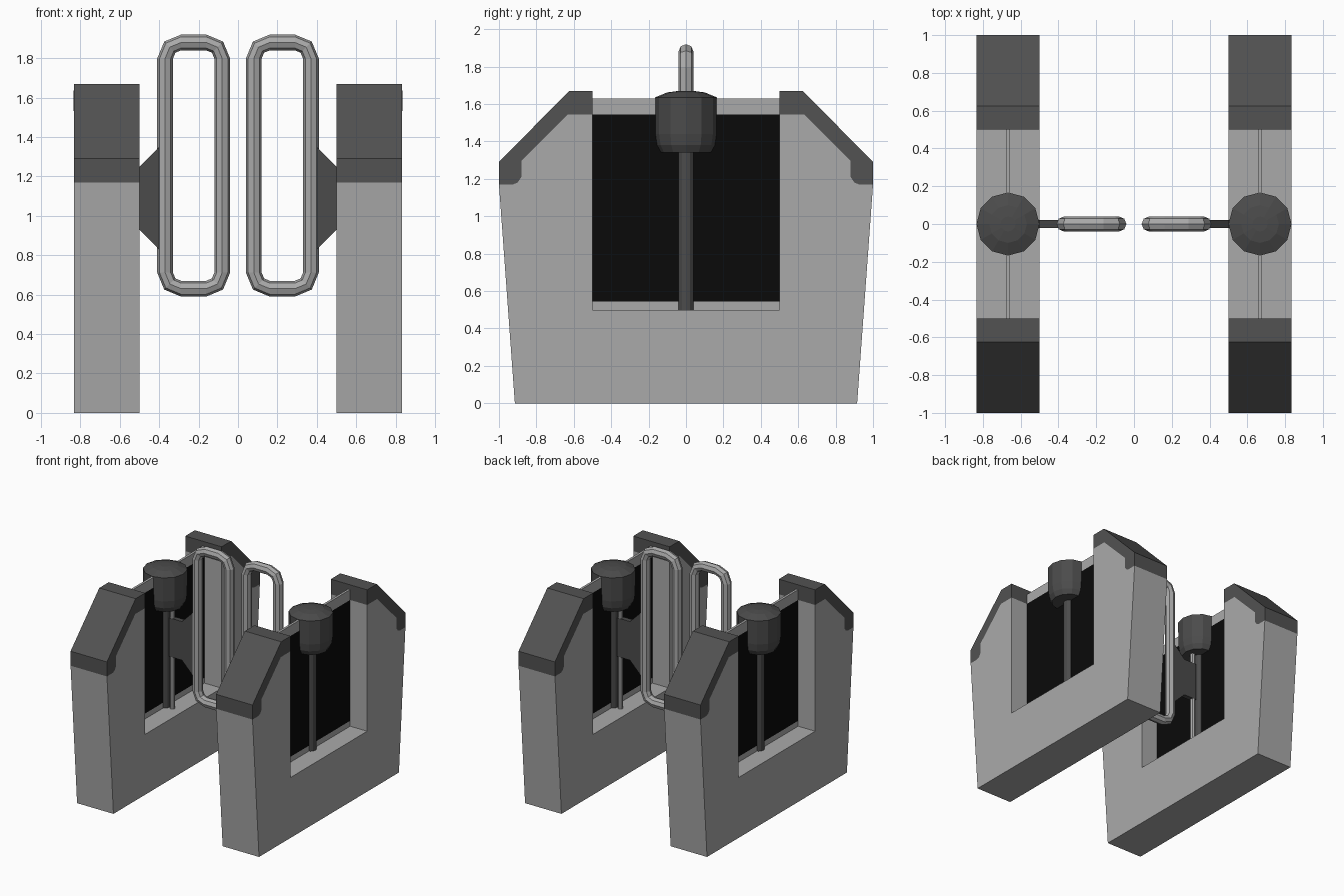
import bpy, bmesh, math

if "Cube" in bpy.data.objects:
    bpy.data.objects.remove(bpy.data.objects["Cube"])


def material(name, v):
    m = bpy.data.materials.new(name)
    m.diffuse_color = (v, v, v, 1)
    m.use_nodes = True
    m.node_tree.nodes["Principled BSDF"].inputs["Base Color"].default_value = m.diffuse_color
    return m


LIGHT = material("light grey", 0.40)
DARK = material("dark grey", 0.085)
CHARCOAL = material("charcoal", 0.07)
BLACK = material("black", 0.003)


def finish(bm, name, mat):
    """Turn a bmesh into an object mirrored to the other side of x = 0."""
    bmesh.ops.recalc_face_normals(bm, faces=bm.faces)
    me = bpy.data.meshes.new(name)
    bm.to_mesh(me)
    bm.free()
    me.materials.append(mat)
    ob = bpy.data.objects.new(name, me)
    bpy.context.collection.objects.link(ob)
    ob.modifiers.new("mirror", 'MIRROR').use_mirror_merge = False
    return ob


def prism(name, pts, place, a, b, mat):
    """Extrude a 2D profile between depths a and b."""
    bm = bmesh.new()
    lo = [bm.verts.new(place(p, q, a)) for p, q in pts]
    hi = [bm.verts.new(place(p, q, b)) for p, q in pts]
    bm.faces.new(lo)
    bm.faces.new(hi)
    for i in range(len(pts)):
        j = (i + 1) % len(pts)
        bm.faces.new((lo[i], lo[j], hi[j], hi[i]))
    return finish(bm, name, mat)


def lathe(name, prof, cx, sides, mat):
    """Revolve (radius, z) points about a vertical axis at x = cx."""
    bm = bmesh.new()
    rings = [[bm.verts.new((cx + r * math.cos(2 * math.pi * k / sides),
                            r * math.sin(2 * math.pi * k / sides), z))
              for k in range(sides)] for r, z in prof]
    for a, b in zip(rings, rings[1:]):
        for k in range(sides):
            n = (k + 1) % sides
            bm.faces.new((a[k], a[n], b[n], b[k]))
    bm.faces.new(rings[0])
    bm.faces.new(rings[-1])
    return finish(bm, name, mat)


def side(p, q, d):
    return (d, p, q)


def front(p, q, d):
    return (p, d, q)


X0, X1, XC = 0.50, 0.833, 0.667

# U-shaped pedestal body, below the cap line
seam = [(1.0, 1.17), (0.925, 1.17), (0.90, 1.18), (0.88, 1.21),
        (0.88, 1.295), (0.63, 1.545), (0.50, 1.545)]
half = [(0.915, 0)] + seam + [(0.50, 0.50)]
prism("pedestal_body", half + [(-y, z) for y, z in reversed(half)], side, X0, X1, LIGHT)

# Sloped dark caps, front and back
cap = seam + [(0.50, 1.67), (0.625, 1.67), (1.0, 1.29)]
for label, s in (("front", -1), ("back", 1)):
    prism(label + "_cap", [(s * y, z) for y, z in cap], side, X0, X1, DARK)

# Thin panel across the opening, with light strips above and below
for name, z0, z1, mat in (("lower_panel_strip", 0.50, 0.545, LIGHT),
                          ("dark_panel", 0.545, 1.545, BLACK),
                          ("upper_panel_strip", 1.545, 1.63, LIGHT)):
    prism(name, [(-0.5, z0), (0.5, z0), (0.5, z1), (-0.5, z1)], side,
          XC - 0.01, XC + 0.01, mat)

# Post and motor head
lathe("post", [(0.042, 0.50), (0.042, 1.36)], XC, 12, CHARCOAL)
lathe("motor_head", [(0.135, 1.34), (0.157, 1.38), (0.166, 1.44), (0.167, 1.635),
                     (0.10, 1.662), (0.04, 1.67)], XC, 12, CHARCOAL)

# Hinge rod and bracket holding the wing
lathe("hinge_rod", [(0.02, 0.50), (0.02, 1.40)], 0.60, 8, LIGHT)
prism("hinge_bracket", [(0.62, 0.93), (0.50, 0.93), (0.40, 0.83),
                        (0.40, 1.35), (0.50, 1.25), (0.62, 1.25)],
      front, -0.02, 0.02, CHARCOAL)

# Rounded wing frame: tube swept round a rectangle
bm = bmesh.new()
TUBE, BEND, SIDES = 0.04, 0.082, 8
rings = []
corners = [(0.288, 1.798), (0.162, 1.798), (0.162, 0.712), (0.288, 0.712)]
for c, (cx, cz) in enumerate(corners):
    for step in range(3):
        a = math.radians(90 * c + 45 * step)
        ring = []
        for k in range(SIDES):
            t = 2 * math.pi * k / SIDES
            r = BEND + TUBE * math.cos(t)
            ring.append(bm.verts.new((cx + r * math.cos(a), TUBE * math.sin(t),
                                      cz + r * math.sin(a))))
        rings.append(ring)
for i, a in enumerate(rings):
    b = rings[(i + 1) % len(rings)]
    for k in range(SIDES):
        n = (k + 1) % SIDES
        bm.faces.new((a[k], a[n], b[n], b[k]))
finish(bm, "wing_frame", LIGHT)
